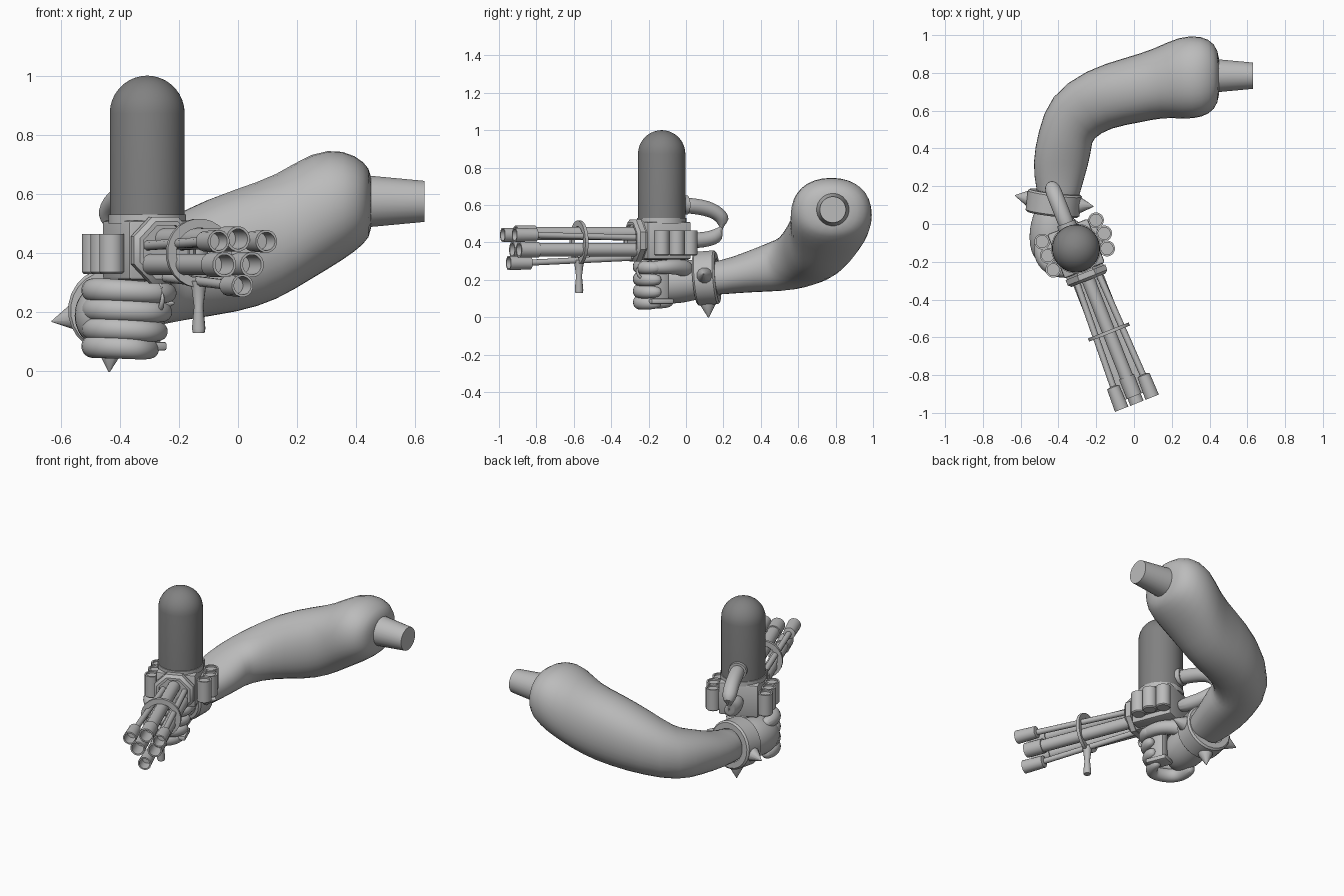
import bpy, bmesh, math
from mathutils import Matrix, Vector

if "Cube" in bpy.data.objects:
    bpy.data.objects.remove(bpy.data.objects["Cube"])


def material(name, value):
    m = bpy.data.materials.new(name)
    m.use_nodes = True
    colour = (value, value, value, 1)
    m.diffuse_color = colour
    m.node_tree.nodes["Principled BSDF"].inputs["Base Color"].default_value = colour
    return m


GREY = material("light grey", 0.5)
DARK = material("dark grey", 0.22)
# Weapon frame: origin on the tank axis, barrels pointing along local -y
GUN = Matrix.Translation((-0.307, -0.13, 0)) @ Matrix.Rotation(math.radians(21.5), 4, "Z")
WORLD = Matrix.Identity(4)


def finish(name, bm, mat=GREY, frame=WORLD, angle=40):
    bmesh.ops.recalc_face_normals(bm, faces=bm.faces)
    me = bpy.data.meshes.new(name)
    bm.to_mesh(me)
    bm.free()
    me.transform(frame)
    me.materials.append(mat)
    ob = bpy.data.objects.new(name, me)
    bpy.context.collection.objects.link(ob)
    bpy.ops.object.select_all(action="DESELECT")
    bpy.context.view_layer.objects.active = ob
    ob.select_set(True)
    bpy.ops.object.shade_smooth_by_angle(angle=math.radians(angle))
    return ob


def bridge(bm, loops, closed=False, caps=True):
    n = len(loops[0])
    pairs = list(zip(loops, loops[1:])) + ([(loops[-1], loops[0])] if closed else [])
    for a, b in pairs:
        for i in range(n):
            j = (i + 1) % n
            bm.faces.new((a[i], a[j], b[j], b[i]))
    if caps and not closed:
        bm.faces.new(loops[0])
        bm.faces.new(loops[-1])


def lathe(name, profile, start, axis, sides=20, closed=False, mat=GREY, frame=WORLD):
    """Revolve (radius, distance) pairs about an axis."""
    turn = Vector(axis).to_track_quat("Z", "Y")
    bm = bmesh.new()
    loops = []
    for r, t in profile:
        ring = []
        for i in range(sides):
            a = math.tau * (i + 0.5) / sides
            p = Vector((r * math.cos(a), r * math.sin(a), t))
            ring.append(bm.verts.new(Vector(start) + turn @ p))
        loops.append(ring)
    bridge(bm, loops, closed)
    return finish(name, bm, mat, frame)


def tube(name, points, radii, frame=WORLD, sides=12, level=2):
    """Round limb through points, smoothed by subdivision."""
    pts = [Vector(p) for p in points]
    bm = bmesh.new()
    loops = []
    for k, p in enumerate(pts):
        d = pts[min(k + 1, len(pts) - 1)] - pts[max(k - 1, 0)]
        q = d.to_track_quat("Z", "Y")
        loops.append([bm.verts.new(p + q @ Vector((radii[k] * math.cos(math.tau * i / sides),
                      radii[k] * math.sin(math.tau * i / sides), 0))) for i in range(sides)])
    bridge(bm, loops)
    ob = finish(name, bm, GREY, frame, 80)
    ob.modifiers.new("smooth", "SUBSURF").levels = level
    return ob


def box(name, centre, size, frame=WORLD, bevel=0.01):
    bm = bmesh.new()
    bmesh.ops.create_cube(bm, size=1)
    bmesh.ops.scale(bm, vec=size, verts=bm.verts)
    bmesh.ops.translate(bm, vec=centre, verts=bm.verts)
    bmesh.ops.bevel(bm, geom=bm.edges[:], offset=bevel, segments=2, affect="EDGES", profile=0.5)
    return finish(name, bm, GREY, frame)


# Tank with domed top and a collar
dome = [(0.127 * math.cos(a), 0.873 + 0.127 * math.sin(a)) for a in
        [math.radians(d) for d in range(0, 90, 10)]] + [(0.004, 1.0)]
lathe("tank", [(0.127, 0.51)] + dome, (0, 0, 0), (0, 0, 1), 32, mat=DARK, frame=GUN)
lathe("tank_collar", [(0.132, 0.5), (0.132, 0.53)], (0, 0, 0), (0, 0, 1), 32, frame=GUN)

# Weapon housing: eight-sided drum with a raised front frame
FORWARD = (0, -1, 0)
lathe("housing", [(0.113, 0), (0.113, 0.27)], (0, 0.12, 0.41), FORWARD, 8, frame=GUN)
lathe("housing_front", [(0.122, 0), (0.122, 0.03), (0.105, 0.045), (0.09, 0.045), (0.09, 0.03)],
      (0, -0.135, 0.41), FORWARD, 8, frame=GUN)
box("housing_block", (0, 0, 0.41), (0.23, 0.25, 0.2), GUN)

# Side canisters
for side, label in ((1, "left"), (-1, "right")):
    for i, y in enumerate((0.1, 0.02, -0.06)):
        x = 0.153 + (0.015 if i == 1 and side > 0 else 0)
        lathe(f"canister_{label}_{i + 1}", [(0.036, 0), (0.042, 0.006), (0.042, 0.135),
              (0.032, 0.135), (0.032, 0.125)], (side * x, y, 0.33), (0, 0, 1), 16, frame=GUN)
    box(f"canister_rack_{label}", (side * 0.115, 0.02, 0.395), (0.06, 0.2, 0.11), GUN)

# Three thick barrels and three slim rods with wide muzzles
AXIS_Z = 0.39
for i in range(3):
    a = math.radians(90 + 120 * i)
    c, s = math.cos(a), math.sin(a)
    lathe(f"barrel_{i + 1}", [(0.036, 0), (0.036, 0.6), (0.043, 0.6), (0.043, 0.71),
          (0.034, 0.71), (0.034, 0.6)], (0.058 * c, -0.13, AXIS_Z + 0.058 * s), FORWARD, 16, frame=GUN)
    c, s = -c, -s
    tube(f"rod_{i + 1}", [(0.07 * c, -0.13, AXIS_Z + 0.07 * s), (0.1 * c, -0.8, AXIS_Z + 0.1 * s)],
         [0.017, 0.017], GUN, 10, 0)
    lathe(f"muzzle_{i + 1}", [(0.018, 0), (0.035, 0.005), (0.039, 0.13), (0.031, 0.13), (0.029, 0.06)],
          (0.1 * c, -0.75, AXIS_Z + 0.1 * s), FORWARD, 16, frame=GUN)

# Barrel brace ring with a hanging front handle
lathe("brace_ring", [(0.117, 0), (0.117, 0.018), (0.085, 0.018), (0.085, 0)],
      (0, -0.466, 0.4), FORWARD, 24, True, frame=GUN)
lathe("front_handle", [(0.02, 0), (0.023, 0.015), (0.016, 0.09), (0.024, 0.15), (0.03, 0.175)],
      (0, -0.475, 0.13), (0, 0, 1), 12, frame=GUN)

# Feed hose from the tank to the housing
tube("hose", [(0, 0.09, 0.6), (0, 0.2, 0.595), (0, 0.31, 0.57), (0, 0.37, 0.51), (0, 0.34, 0.44),
     (0, 0.25, 0.41), (0, 0.1, 0.41)], [0.044] * 7, GUN)
lathe("hose_clamp", [(0.052, 0), (0.052, 0.03)], (0, 0.115, 0.6), (0, 1, 0), 16, frame=GUN)

# Grip, foot plate and trigger guard
box("grip", (0, -0.01, 0.2), (0.07, 0.09, 0.23), GUN, 0.02)
box("grip_foot", (0, -0.01, 0.085), (0.09, 0.13, 0.03), GUN)
tube("trigger_guard", [(0, -0.05, 0.31), (0, -0.13, 0.3), (0, -0.15, 0.25), (0, -0.12, 0.2),
     (0, -0.04, 0.19)], [0.01] * 5, GUN, 8)

# Fist: palm, four curled fingers and thumb
tube("palm", [(-0.4, 0.12, 0.2), (-0.425, 0.04, 0.2), (-0.44, -0.06, 0.19), (-0.44, -0.16, 0.18),
     (-0.42, -0.2, 0.18)], [0.09, 0.115, 0.125, 0.11, 0.06])
for i, (z, reach) in enumerate(((0.275, 0.03), (0.21, 0.015), (0.145, 0), (0.085, -0.03))):
    tube(f"finger_{i + 1}", [(-0.49, -0.06, z), (-0.5, -0.17, z), (-0.45, -0.235, z),
         (-0.36, -0.255, z - 0.005), (-0.29 + reach, -0.235, z - 0.01), (-0.26 + reach, -0.17, z - 0.01),
         (-0.27 + reach, -0.13, z - 0.01)], [0.036, 0.042, 0.042, 0.04, 0.037, 0.034, 0.022])
tube("thumb", [(-0.38, 0.02, 0.25), (-0.31, -0.03, 0.27), (-0.25, -0.1, 0.27), (-0.24, -0.19, 0.265),
     (-0.245, -0.22, 0.265)], [0.05, 0.045, 0.04, 0.034, 0.018])

# Wristband with spikes
WRIST = Vector((-0.425, 0.11, 0.21))
BAND = Vector((0.12, 1, 0.08)).normalized()
lathe("wristband", [(0.135, -0.06), (0.145, -0.05), (0.145, 0.05), (0.135, 0.06), (0.1, 0.06), (0.1, -0.06)],
      WRIST, BAND, 24, True)
for label, d in (("left", (1, -0.08, 0.1)), ("right", (-1, 0.2, -0.2)), ("bottom", (-0.05, 0.05, -1))):
    v = Vector(d).normalized()
    lathe(f"spike_{label}", [(0.042, 0), (0.042, 0.015), (0.002, 0.085)], WRIST + v * 0.128, v, 12)

# Arm: oval sections (centre, half width, half height, heading in degrees)
sections = [((-0.40, 0.06, 0.20), 0.09, 0.09, 90), ((-0.40, 0.18, 0.21), 0.12, 0.09, 90),
            ((-0.39, 0.32, 0.24), 0.152, 0.11, 88), ((-0.365, 0.45, 0.27), 0.15, 0.135, 75),
            ((-0.335, 0.565, 0.29), 0.165, 0.15, 45), ((-0.19, 0.665, 0.36), 0.17, 0.19, 22),
            ((0.0, 0.71, 0.41), 0.18, 0.215, 12), ((0.13, 0.745, 0.45), 0.185, 0.215, 8),
            ((0.25, 0.775, 0.53), 0.225, 0.22, 3), ((0.36, 0.78, 0.565), 0.222, 0.19, 0),
            ((0.43, 0.78, 0.57), 0.18, 0.14, 0), ((0.455, 0.78, 0.57), 0.1, 0.1, 0)]
bm = bmesh.new()
loops = []
for centre, w, h, heading in sections:
    a = math.radians(heading)
    out = Vector((-math.sin(a), math.cos(a), 0))
    loops.append([])
    for i in range(16):
        t = math.tau * i / 16
        c, s = [math.copysign(abs(f) ** 0.9, f) for f in (math.cos(t), math.sin(t))]
        loops[-1].append(bm.verts.new(Vector(centre) + out * w * c + Vector((0, 0, h * s))))
bridge(bm, loops)
arm = finish("arm", bm, angle=80)
arm.modifiers.new("smooth", "SUBSURF").levels = 1

# Shoulder peg
lathe("shoulder_peg", [(0.088, 0), (0.07, 0.19)], (0.44, 0.785, 0.575), (1, 0, 0), 24)
